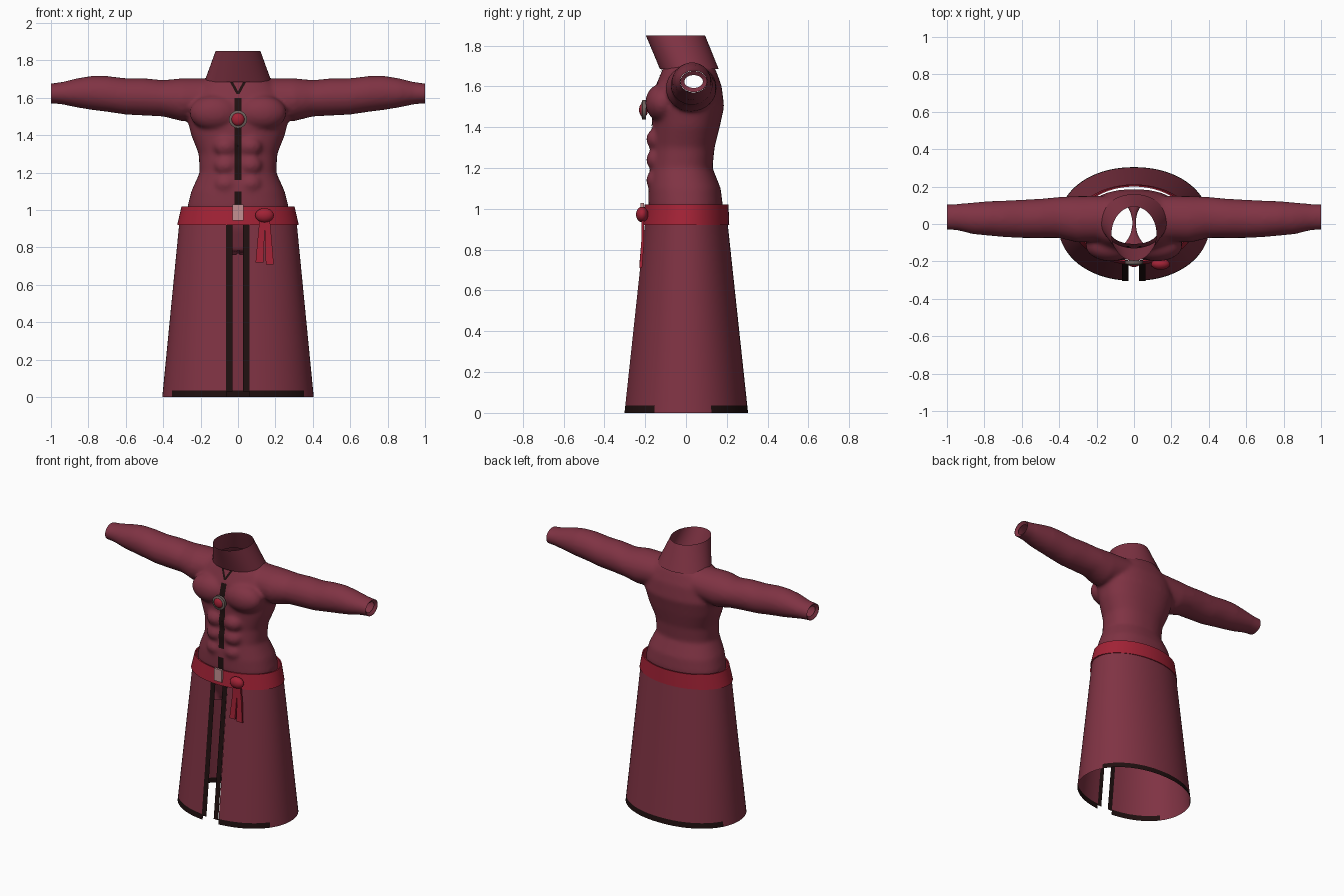
import bpy, bmesh, math
from mathutils import Vector, Matrix
from mathutils.bvhtree import BVHTree

if "Cube" in bpy.data.objects:
    bpy.data.objects.remove(bpy.data.objects["Cube"])


def material(name, rgb):
    m = bpy.data.materials.new(name)
    m.diffuse_color = (*rgb, 1)
    m.use_nodes = True
    m.node_tree.nodes["Principled BSDF"].inputs["Base Color"].default_value = m.diffuse_color
    return m


MAROON = material("maroon cloth", (0.215, 0.033, 0.057))
RED = material("red sash", (0.36, 0.016, 0.036))
DARK = material("dark trim", (0.014, 0.005, 0.005))
PINK = material("pale buckle", (0.55, 0.28, 0.29))
GREY = material("grey metal", (0.16, 0.12, 0.11))


def finish(name, bm, *mats, recalc=True, angle=40):
    if recalc:
        bmesh.ops.recalc_face_normals(bm, faces=bm.faces)
    me = bpy.data.meshes.new(name)
    bm.to_mesh(me)
    bm.free()
    ob = bpy.data.objects.new(name, me)
    bpy.context.collection.objects.link(ob)
    for m in mats:
        me.materials.append(m)
    bpy.ops.object.select_all(action='DESELECT')
    ob.select_set(True)
    bpy.context.view_layer.objects.active = ob
    bpy.ops.object.shade_smooth_by_angle(angle=math.radians(angle))
    return ob


def oval(hw, y0, y1, z, n=48, p=2.0, cx=0.0, gap=0.0):
    """Horizontal oval ring starting at the front; gap leaves an opening of that half width."""
    a0 = math.asin(gap / hw)
    count = n + 1 if gap else n
    pts = []
    for i in range(count):
        a = a0 + (2 * math.pi - 2 * a0) * i / n
        s, c = math.sin(a), -math.cos(a)
        pts.append(Vector((cx + hw * math.copysign(abs(s) ** (2 / p), s),
                           (y0 + y1) / 2 + (y1 - y0) / 2 * math.copysign(abs(c) ** (2 / p), c), z)))
    return pts


def side_oval(x, z0, z1, y0, y1, n=28):
    return [Vector((x, (y0 + y1) / 2 + (y1 - y0) / 2 * math.cos(2 * math.pi * i / n),
                    (z0 + z1) / 2 + (z1 - z0) / 2 * math.sin(2 * math.pi * i / n))) for i in range(n)]


def loft(bm, rings, closed=True, caps=False):
    rows = [[bm.verts.new(p) for p in r] for r in rings]
    n = len(rows[0])
    faces = []
    for a, b in zip(rows, rows[1:]):
        for i in range(n if closed else n - 1):
            j = (i + 1) % n
            faces.append(bm.faces.new((a[i], a[j], b[j], b[i])))
    if caps:
        faces += [bm.faces.new(rows[0]), bm.faces.new(rows[-1])]
    bmesh.ops.recalc_face_normals(bm, faces=faces)


def ball(bm, c, r, seg=24):
    bmesh.ops.create_uvsphere(bm, u_segments=seg, v_segments=seg // 2, radius=1,
                              matrix=Matrix.Translation(c) @ Matrix.Diagonal((*r, 1)))


# Bodice: torso, arms, short leg openings and muscle volumes fused into one shell
bm = bmesh.new()
torso = [(0.78, .20, -.12, .13), (0.9, .265, -.165, .17), (1.02, .27, -.185, .18), (1.1, .25, -.185, .17),
         (1.2, .205, -.175, .13), (1.3, .21, -.165, .14), (1.4, .25, -.165, .165), (1.5, .275, -.17, .187),
         (1.6, .26, -.15, .175), (1.67, .21, -.12, .15), (1.71, .15, -.105, .13), (1.78, .125, -.11, .10)]
loft(bm, [oval(w, f, b, z, p=2.3) for z, w, f, b in torso], caps=True)
arm = [(.12, 1.50, 1.705, -.09, .15), (.3, 1.475, 1.705, -.10, .15), (.4, 1.50, 1.695, -.075, .145),
       (.5, 1.505, 1.705, -.075, .135), (.6, 1.51, 1.705, -.075, .13), (.7, 1.525, 1.717, -.07, .125),
       (.78, 1.535, 1.718, -.062, .122), (.86, 1.548, 1.705, -.055, .115), (.94, 1.565, 1.685, -.035, .108),
       (1.0, 1.57, 1.677, -.03, .105), (1.05, 1.57, 1.675, -.03, .105)]
for s in (-1, 1):
    loft(bm, [side_oval(s * x, a, b, c, d) for x, a, b, c, d in arm], caps=True)
    loft(bm, [oval(.125, -.14, .15, z, cx=s * .135) for z in (.98, .85, .70)], caps=True)
    ball(bm, (s * .125, -.115, 1.52), (.135, .085, .095))
    ball(bm, (s * .31, .025, 1.6), (.10, .115, .095))
    for z in (1.14, 1.24, 1.34):
        ball(bm, (s * .065, -.145, z), (.065, .05, .055))
body = finish("bodice", bm, MAROON, recalc=False)
mod = body.modifiers.new("fuse", 'REMESH')
mod.mode, mod.voxel_size = 'VOXEL', 0.012
mod2 = body.modifiers.new("soften", 'SMOOTH')
mod2.factor, mod2.iterations = 0.5, 8
for m in ("fuse", "soften"):
    bpy.ops.object.modifier_apply(modifier=m)

# Cut open the sleeves, the legs and the neck
bm = bmesh.new()
bm.from_mesh(body.data)


def cut(co, no, faces):
    geom = set(faces)
    for f in faces:
        geom.update(f.edges)
        geom.update(f.verts)
    bmesh.ops.bisect_plane(bm, geom=list(geom), plane_co=co, plane_no=no, clear_outer=True)


cut((1, 0, 0), (1, 0, 0), bm.faces[:])
cut((-1, 0, 0), (-1, 0, 0), bm.faces[:])
cut((0, 0, .76), (0, 0, -1), bm.faces[:])
cut((0, 0, 1.725), (0, 0, 1), [f for f in bm.faces if abs(f.calc_center_median().x) < .22])
bm.to_mesh(body.data)
tree = BVHTree.FromBMesh(bm)
bm.free()
bpy.ops.object.shade_smooth_by_angle(angle=math.radians(60))


def front_y(x, z):
    hit = tree.ray_cast(Vector((x, -1, z)), Vector((0, 1, 0)))[0]
    return hit.y if hit else -.12


# Inner lips of the sleeve ends
for s, side in ((-1, "left"), (1, "right")):
    bm = bmesh.new()
    loft(bm, [side_oval(s * .999, 1.572, 1.675, -.028, .103), side_oval(s * .985, 1.592, 1.655, -.008, .083)])
    finish(side + "_sleeve_lip", bm, MAROON)

# Leaning collar
bm = bmesh.new()
loft(bm, [oval(.18, -.128, .16, 1.685), oval(.15, -.162, .127, 1.767), oval(.12, -.197, .093, 1.85)])
finish("collar", bm, MAROON)

# Skirt with front slit, and dark hem on its front and back
bm = bmesh.new()
rows = []
for z in (0, .036, .3, .6, .96):
    t = z / .92
    hy = .304 - .099 * t
    rows.append(oval(.405 - .09 * t, -hy, hy, z, n=72, p=2.1, gap=.055))
loft(bm, rows, closed=False)
for f in bm.faces:
    c = f.calc_center_median()
    if c.z < .036 and (c.y < -.16 or c.y > .12):
        f.material_index = 1
finish("skirt", bm, MAROON, DARK)

# Dark bands along the slit
for x0, x1, side in ((-.065, -.03, "left"), (.026, .061, "right")):
    bm = bmesh.new()
    loft(bm, [[Vector((x, -.307 + .102 * z / .92, z)) for x in (x0, x1)] for z in (.03, .94)], closed=False)
    finish(side + "_slit_band", bm, DARK)


# Dark front band and neck notch lying on the bodice
def ribbon(name, pts, half, steps=24, lift=.005):
    bm = bmesh.new()
    (xa, za), (xb, zb) = pts
    rings = []
    for i in range(steps + 1):
        t = i / steps
        x, z = xa + (xb - xa) * t, za + (zb - za) * t
        rings.append([Vector((x + d, front_y(x + d, z) - lift, z)) for d in (-half, 0, half)])
    loft(bm, rings, closed=False)
    finish(name, bm, DARK)


ribbon("upper_front_band", ((0, 1.60), (0, 1.16)), .02)
ribbon("lower_front_band", ((0, 1.10), (0, 1.0)), .02, 6)
ribbon("left_neck_notch", ((-.035, 1.685), (0, 1.62)), .008, 6)
ribbon("right_neck_notch", ((.035, 1.685), (0, 1.62)), .008, 6)

# Sash around the hips
bm = bmesh.new()
loft(bm, [oval(.325, -.217, .212, .92, 64), oval(.302, -.203, .208, 1.02, 64),
          oval(.294, -.195, .20, 1.02, 64), oval(.315, -.207, .202, .92, 64),
          oval(.325, -.217, .212, .92, 64)])
bmesh.ops.remove_doubles(bm, verts=bm.verts, dist=1e-5)
finish("sash", bm, RED)

# Buckle plate
bm = bmesh.new()
bmesh.ops.create_cube(bm, size=1, matrix=Matrix.Translation((0, -.214, .987)) @ Matrix.Diagonal((.06, .016, .085, 1)))
finish("buckle", bm, PINK)

# Chest brooch: red dome in a grey ring
bm = bmesh.new()
by = -.208
ball(bm, (0, by, 1.485), (.035, .022, .035))
finish("brooch_stone", bm, RED)
bm = bmesh.new()
ring = []
for r, y in ((.034, by - .010), (.048, by - .006), (.048, by + .012), (.034, by + .012), (.034, by - .010)):
    ring.append([Vector((r * math.cos(2 * math.pi * i / 32), y, 1.485 + r * math.sin(2 * math.pi * i / 32)))
                 for i in range(32)])
loft(bm, ring)
bmesh.ops.remove_doubles(bm, verts=bm.verts, dist=1e-5)
finish("brooch_ring", bm, GREY)

# Sash knot with two hanging tails
bm = bmesh.new()
ball(bm, (.142, -.215, .972), (.05, .03, .038))
finish("sash_knot", bm, RED)
for xt, xb, zb, side in ((.13, .115, .72, "left"), (.155, .17, .71, "right")):
    bm = bmesh.new()
    loft(bm, [[Vector((x + dx * w, y + dy, z)) for dx, dy in ((-1, -.007), (1, -.007), (1, .007), (-1, .007))]
              for x, y, z, w in ((xt, -.212, .96, .014), ((xt + xb) / 2, -.212, .84, .018), (xb, -.222, zb, .021))],
         caps=True)
    finish(side + "_sash_tail", bm, RED)
